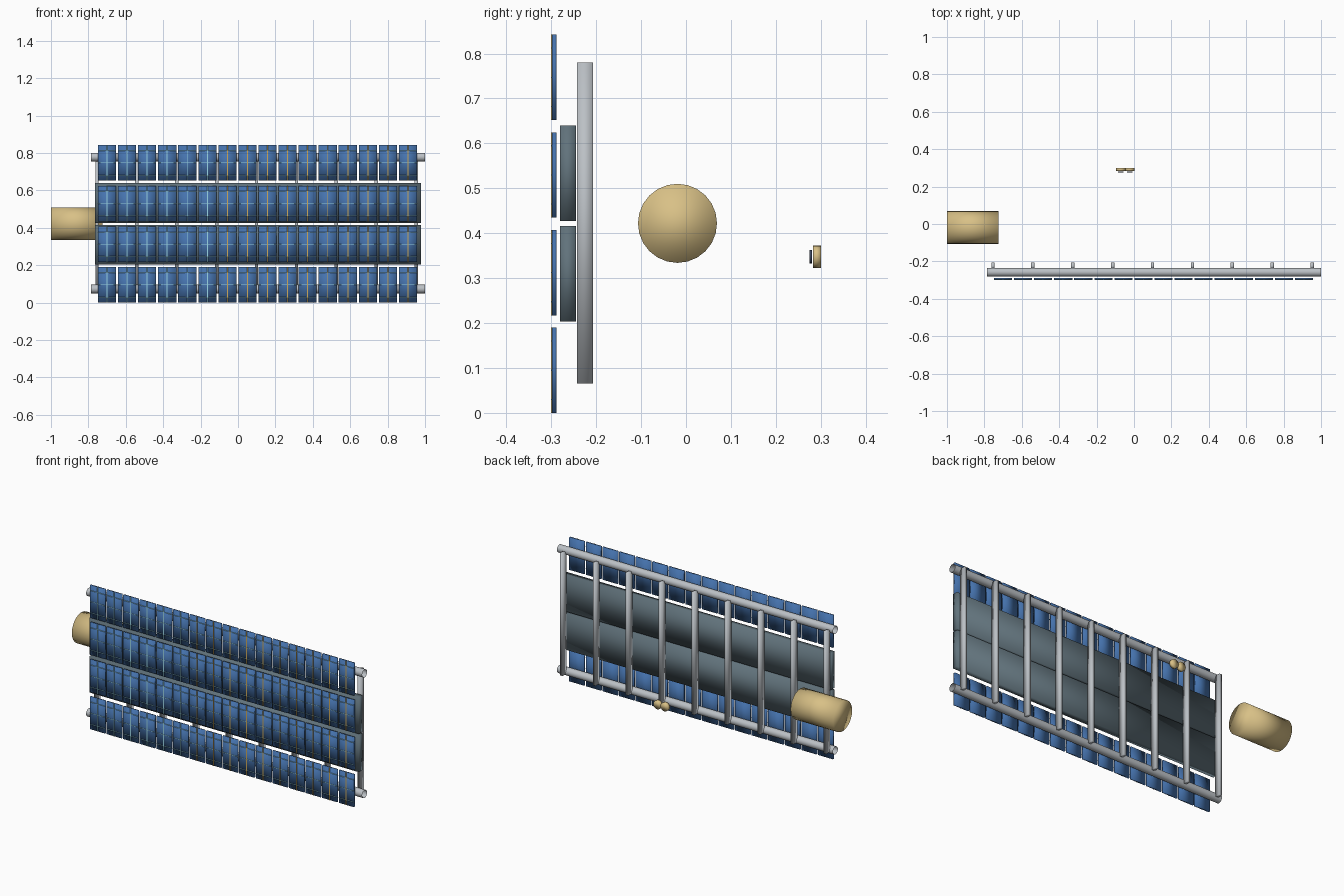
import bpy, bmesh, math
from mathutils import Matrix, Vector

if "Cube" in bpy.data.objects:
    bpy.data.objects.remove(bpy.data.objects["Cube"])


def material(name, r, g, b):
    m = bpy.data.materials.new(name)
    m.use_nodes = True
    m.diffuse_color = (r, g, b, 1)
    m.node_tree.nodes["Principled BSDF"].inputs["Base Color"].default_value = (r, g, b, 1)
    return m


BLUE = material("cell blue", 0.06, 0.17, 0.42)
PALE = material("pale cyan line", 0.33, 0.68, 0.80)
GOLD = material("gold line", 0.62, 0.40, 0.10)
SLATE = material("slate grey", 0.12, 0.17, 0.20)
STEEL = material("light steel", 0.50, 0.53, 0.56)
TAN = material("tan foil", 0.69, 0.53, 0.24)
DARK = material("dark lens", 0.04, 0.06, 0.11)


def add_box(bm, x, y, z):
    """Each of x, y, z is a (low, high) pair."""
    lo, hi = Vector((x[0], y[0], z[0])), Vector((x[1], y[1], z[1]))
    fit = Matrix.Translation((lo + hi) / 2) @ Matrix.Diagonal((*(hi - lo), 1))
    bmesh.ops.create_cube(bm, size=1, matrix=fit)


def add_tube(bm, centre, radius, length, axis, sides=20, caps=True):
    turn = Matrix.Rotation(math.pi / 2, 4, "Y" if axis == "x" else "X")
    bmesh.ops.create_cone(bm, cap_ends=caps, segments=sides, radius1=radius, radius2=radius,
                          depth=length, matrix=Matrix.Translation(centre) @ turn)


def finish(bm, name, mat, smooth=True):
    for f in bm.faces:
        f.smooth = smooth
    mesh = bpy.data.meshes.new(name)
    bm.to_mesh(mesh)
    bm.free()
    mesh.materials.append(mat)
    obj = bpy.data.objects.new(name, mesh)
    bpy.context.collection.objects.link(obj)


# Layout of the cell grid
COLUMNS, PITCH, CELL_W, CELL_H, LEFT = 16, 0.1073, 0.097, 0.19, -0.749
ROWS = [0.0, 0.2173, 0.4347, 0.652]
CELL_Y, LINE_Y = (-0.298, -0.288), (-0.300, -0.297)
LINE = 0.0025

# Solar cells with painted line strips
for r, z in enumerate(ROWS, 1):
    cells, across, pale, gold = (bmesh.new() for _ in range(4))
    for c in range(COLUMNS):
        x = LEFT + c * PITCH
        mid = x + CELL_W / 2
        add_box(cells, (x, x + CELL_W), CELL_Y, (z, z + CELL_H))
        add_box(pale if c < 6 else gold, (mid - LINE, mid + LINE), LINE_Y, (z, z + CELL_H))
        for k in (-1, 0, 1):
            h = z + CELL_H / 2 + k * 0.065
            add_box(across, (x, x + CELL_W), (-0.2995, -0.297), (h - LINE / 2, h + LINE / 2))
    finish(cells, f"solar_cells_row_{r}", BLUE)
    finish(across, f"cross_lines_row_{r}", PALE, False)
    finish(pale, f"pale_lines_row_{r}", PALE, False)
    finish(gold, f"gold_lines_row_{r}", GOLD, False)

# Backing panels behind the two middle rows
for name, z in (("lower_backing_panel", 0.203), ("upper_backing_panel", 0.427)):
    bm = bmesh.new()
    add_box(bm, (-0.765, 0.978), (-0.28, -0.245), (z, z + 0.213))
    finish(bm, name, SLATE)

# Long hollow rails, open at the ends
for name, z in (("lower_rail", 0.073), ("upper_rail", 0.778)):
    bm = bmesh.new()
    add_tube(bm, (0.107, -0.258, z), 0.023, 1.786, "x", 16, caps=False)
    finish(bm, name, STEEL)

# Upright struts joining the rails
bm = bmesh.new()
for i in range(9):
    x = -0.754 + i * 0.2133
    add_box(bm, (x - 0.009, x + 0.009), (-0.243, -0.207), (0.065, 0.78))
finish(bm, "struts", STEEL)

# End drum
bm = bmesh.new()
add_tube(bm, (-0.8625, -0.019, 0.422), 0.088, 0.275, "x", 24)
finish(bm, "end_drum", TAN)

# Pair of small sensors with dark lenses
for side, x in (("right", -0.07), ("left", -0.023)):
    bm = bmesh.new()
    add_tube(bm, (x, 0.2915, 0.348), 0.025, 0.017, "y", 16)
    finish(bm, f"{side}_sensor", TAN)
    bm = bmesh.new()
    add_tube(bm, (x, 0.278, 0.348), 0.015, 0.006, "y", 16)
    finish(bm, f"{side}_sensor_lens", DARK)
